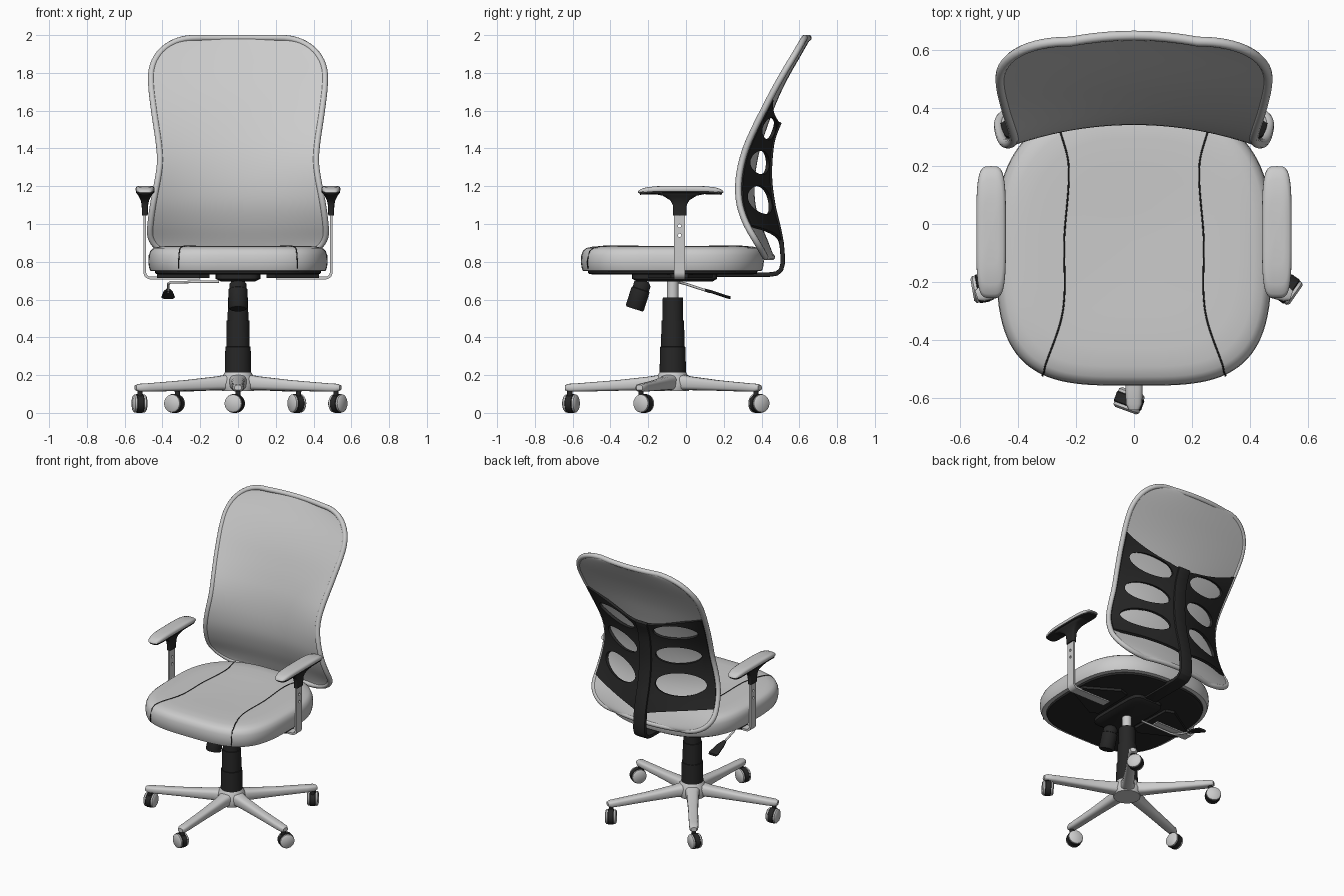
import bpy, bmesh, math
from mathutils import Vector as V

if "Cube" in bpy.data.objects:
    bpy.data.objects.remove(bpy.data.objects["Cube"])

black = bpy.data.materials.new("black_plastic")
black.diffuse_color = (0.02, 0.02, 0.02, 1)
black.use_nodes = True
black.node_tree.nodes["Principled BSDF"].inputs["Base Color"].default_value = black.diffuse_color
CY = -0.07  # y of the column axis


def interp(tab, t):
    """Smooth curve through (t, value) points."""
    t = min(max(t, tab[0][0]), tab[-1][0])
    i = max(k for k in range(len(tab) - 1) if tab[k][0] <= t)

    def slope(k):
        a, b = tab[max(k - 1, 0)], tab[min(k + 1, len(tab) - 1)]
        return (b[1] - a[1]) / (b[0] - a[0])
    (t0, p), (t1, q) = tab[i], tab[i + 1]
    h = t1 - t0
    f = (t - t0) / h
    return ((2*f**3 - 3*f*f + 1)*p + (f**3 - 2*f*f + f)*h*slope(i)
            + (3*f*f - 2*f**3)*q + (f**3 - f*f)*h*slope(i + 1))


def finish(name, bm, mat=None):
    bmesh.ops.remove_doubles(bm, verts=bm.verts, dist=1e-5)
    bmesh.ops.recalc_face_normals(bm, faces=bm.faces)
    me = bpy.data.meshes.new(name)
    bm.to_mesh(me)
    bm.free()
    ob = bpy.data.objects.new(name, me)
    bpy.context.collection.objects.link(ob)
    if mat:
        me.materials.append(mat)
    return ob


def add_grid(bm, rows, closed=False):
    vs = [[bm.verts.new(p) for p in r] for r in rows]
    n = len(rows[0])
    for a, b in zip(vs, vs[1:]):
        for j in range(n if closed else n - 1):
            k = (j + 1) % n
            bm.faces.new((a[j], a[k], b[k], b[j]))
    return vs


def loft(name, rings, mat=None):
    bm = bmesh.new()
    vs = add_grid(bm, rings, True)
    bm.faces.new(vs[0])
    bm.faces.new(vs[-1])
    return finish(name, bm, mat)


def sheet(name, grids, thick, mat=None, bevel=0.0):
    bm = bmesh.new()
    for g in grids:
        add_grid(bm, g)
    ob = finish(name, bm, mat)
    m = ob.modifiers.new("thickness", 'SOLIDIFY')
    m.thickness, m.offset = thick, 0
    if bevel:
        b = ob.modifiers.new("bevel", 'BEVEL')
        b.width, b.segments = bevel, 2
    return ob


def lathe(name, p0, p1, prof, mat=None, n=32):
    """Turned part along p0-p1; prof is (fraction, radius)."""
    p0, p1 = V(p0), V(p1)
    q = (p1 - p0).to_track_quat('Z', 'Y')
    return loft(name, [[p0.lerp(p1, f) + q @ V((r*math.cos(a), r*math.sin(a), 0))
                        for a in (2*math.pi*i/n for i in range(n))] for f, r in prof], mat)


def tube(name, pts, r, mat=None, cyclic=False):
    cu = bpy.data.curves.new(name, 'CURVE')
    cu.dimensions, cu.bevel_depth, cu.bevel_resolution, cu.use_fill_caps = '3D', r, 3, True
    sp = cu.splines.new('POLY')
    sp.points.add(len(pts) - 1)
    for p, c in zip(sp.points, pts):
        p.co = (*c, 1)
    sp.use_cyclic_u = cyclic
    ob = bpy.data.objects.new(name, cu)
    bpy.context.collection.objects.link(ob)
    if mat:
        cu.materials.append(mat)


def oval(hx, hy, n, cnt=64, n_back=None, hy_back=None):
    out = []
    for i in range(cnt):
        c, s = math.cos(2*math.pi*i/cnt), math.sin(2*math.pi*i/cnt)
        e, h = (n_back or n, hy_back or hy) if s > 0 else (n, hy)
        out.append((math.copysign(abs(c)**(2/e), c)*hx, math.copysign(abs(s)**(2/e), s)*h))
    return out


# Star base: hub, five tapered legs, twin-wheel casters
lathe("base_hub", (0, CY, .115), (0, CY, .215), [(0, .085), (.3, .095), (.75, .085), (1, .07)])
legs = [(.05, .05, .12, .205), (.12, .038, .12, .193), (.3, .032, .117, .173),
        (.5, .03, .112, .157), (.55, .028, .112, .154), (.57, .018, .12, .147)]
for k, yaw in enumerate((70, -35, 30, 60, 10)):
    a = math.radians(-90 + 72*k)
    d, t = V((math.cos(a), math.sin(a), 0)), V((-math.sin(a), math.cos(a), 0))
    c = V((0, CY, 0))
    loft("base_leg", [[c + d*r + t*x + V((0, 0, (zb + zt)/2 + z))
                       for x, z in oval(w, (zt - zb)/2, 3, 20)] for r, w, zb, zt in legs])
    ax = V((math.cos(math.radians(yaw)), math.sin(math.radians(yaw)), 0))
    tip = c + d*.545
    w = tip + V((-ax.y, ax.x, 0))*.018 + V((0, 0, .05))
    lathe("caster_stem", tip + V((0, 0, .05)), tip + V((0, 0, .13)), [(0, .014), (1, .014)], black, 16)
    lathe("caster_hood", w - ax*.02, w + ax*.02, [(0, .046), (.1, .05), (.9, .05), (1, .046)], black)
    for s in (-1, 1):
        lathe("caster_wheel", w + ax*s*.018, w + ax*s*.036, [(0, .047), (.6, .047), (1, .038)])

# Column, gas rod, tilt mechanism, tension knob
lathe("column", (0, CY, .21), (0, CY, .61),
      [(0, .07), (.35, .067), (.351, .062), (.7, .06), (.701, .055), (1, .053)], black)
lathe("gas_rod", (0, CY, .6), (0, CY, .72), [(0, .03), (1, .03)])
loft("tilt_mechanism", [[V((x, y - .06, z)) for x, y in oval(hx, hy, 6, 40)]
                        for hx, hy, z in ((.09, .2, .695), (.12, .225, .71), (.12, .225, .74))], black)
lathe("tension_knob", (0, -.225, .7), (0, -.273, .55),
      [(0, .03), (.12, .045), (.3, .045), (.32, .05), (.95, .05), (1, .044)], black)
tube("lever_rod", [(-.1, -.04, .695), (-.34, -.04, .692), (-.36, -.03, .69), (-.37, 0, .682), (-.37, .13, .64)], .007)
loft("lever_paddle", [[V((-.37 + x, y, z + h)) for x, h in oval(w, .008, 3, 16)]
                      for y, z, w in ((.1, .65, .012), (.14, .64, .025), (.22, .613, .036), (.235, .61, .03))], black)

# Seat cushion, dark underside and seams
prof = [(.02, .75), (.95, .75), (.98, .753), (.992, .77), (1, .80), (.995, .835), (.975, .86),
        (.94, .873), (.87, .881), (.75, .884), (.5, .881), (.25, .878), (.02, .877)]
plan = oval(.475, .507, 3.5, 96, 2.6, .462)
loft("seat", [[V((x*s, y*s - .05, z)) for x, y in plan] for s, z in prof])
loft("seat_underside", [[V((x*s, y*s - .05, z)) for x, y in plan]
                        for s, z in ((.88, .733), (.92, .737), (.93, .755))], black)
top = prof[:3:-1]
seam_x = [(-.5, .31), (-.3, .245), (-.05, .24), (.2, .225), (.34, .26)]
for s in (-1, 1):
    pts = []
    for i in range(41):
        y = -.51 + .85*i/40
        x = interp(seam_x, y)
        n, h = (2.6, .462) if y > -.05 else (3.5, .507)
        pts.append((s*x, y, interp(top, ((x/.475)**n + (abs(y + .05)/h)**n)**(1/n))))
    tube("seat_seam", [(s*.315, -.519, .765), (s*.315, -.523, .8)] + pts, .003, black)

# Backrest: curved panel with rounded rim
Z0, Z1 = .825, 1.985
edge_y = [(.8, .42), (.9, .362), (1, .305), (1.1, .27), (1.2, .262), (1.3, .274), (1.4, .302),
          (1.5, .345), (1.6, .395), (1.7, .447), (1.8, .503), (1.9, .563), (2, .622)]
half_w = [(.8, .455), (.9, .468), (1, .463), (1.1, .45), (1.3, .415), (1.4, .416), (1.6, .444), (1.75, .46), (2, .458)]
sag = [(.8, .03), (1, .065), (1.2, .075), (1.4, .065), (1.7, .03), (2, .02)]


def width(z):
    w = interp(half_w, z)
    for e, rx, rz in ((Z1 - z, .24, .22), (z - Z0, .2, .15)):
        if e < rz:
            w -= rx*(1 - max(0, 1 - (1 - e/rz)**2.2)**(1/2.2))
    return w


def back_point(u, z):
    return V((u*width(z), interp(edge_y, z) + .015 + interp(sag, z)*(1 - u*u), z))


zs = [Z0 + (Z1 - Z0)*(1 - math.cos(math.pi*i/56))/2 for i in range(57)]
us = [-1 + i/12 for i in range(25)]
rows = [[back_point(u, z) for u in us] for z in zs]
sheet("backrest_panel", [rows], .022)
tube("backrest_rim", rows[0][:-1] + [r[-1] for r in rows[:-1]] + rows[-1][:0:-1] + [r[0] for r in rows[:0:-1]],
     .017, None, True)

# Back frame: four ribs per side around three oval openings
spine_y = [(.85, .505), (.9, .502), (1, .482), (1.1, .458), (1.25, .44), (1.4, .448), (1.47, .463), (1.54, .492)]
UC, UA = .53, .36
holes = [(1.475, .06, .055), (1.305, .04, .062), (1.11, .03, .075)]
cols = [0, .06, .12] + [UC - UA*math.cos(math.pi*i/20) for i in range(21)] + [.95, 1]


def frame_point(s, u, z):
    e = interp(edge_y, z) + .03
    return V((s*u*(width(z) - .008), e + (interp(spine_y, z) - e)*(1 - u**1.5), z))


def hole_z(k, u, sign):
    z, tilt, h = holes[k]
    return z + tilt*u + sign*h*math.sqrt(max(0, 1 - ((u - UC)/UA)**2))


ribs = []
for s in (-1, 1):
    for k in range(4):
        g = []
        for u in cols:
            hi = 1.53 + .13*u**1.5 if k == 0 else hole_z(k - 1, u, -1)
            lo = .89 + .1*u**.6 if k == 3 else hole_z(k, u, 1)
            g.append([frame_point(s, u, hi + (lo - hi)*j/4) for j in range(5)])
        ribs.append(g)
sheet("back_frame", ribs, .018, black)
path = [(.1, .732), (.44, .732), (.48, .738), (.503, .757), (.512, .79), (.511, .84)]
path += [(interp(spine_y, z) + .004, z) for z in (.9 + .64*i/20 for i in range(21))]
sheet("back_spine", [[[V((x, y, z)) for x in (-.045, 0, .045)] for y, z in path]], .024, black, .004)

# Armrests: bracket, bent bar with adjusting holes, flared holder, pad
cutters = []
for s in (-1, 1):
    tri = [(.43, -.08), (.43, .01), (.22, .14), (.16, .12), (.15, -.17), (.2, -.2)]
    loft("arm_bracket", [[V((s*x, y, z)) for x, y in tri] for z in (.715, .738)], black)
    bend = [(.2, .714), (.46, .714)] + [(.463 + .03*math.sin(a), .744 - .03*math.cos(a))
                                        for a in (math.pi*i/16 for i in range(1, 9))] + [(.493, 1.12)]
    bar = sheet("arm_bar", [[[V((s*x, y, z)) for y in (-.064, -.004)] for x, z in bend]], .014)
    for z in (.94, .99):
        cut = lathe("hole_cutter", (s*.45, -.034, z), (s*.54, -.034, z), [(0, .009), (1, .009)], None, 16)
        cut.hide_render = True
        cutters.append(cut)
        m = bar.modifiers.new("hole", 'BOOLEAN')
        m.operation, m.object = 'DIFFERENCE', cut
    loft("arm_holder", [[V((s*.493 + x, y - .033, z)) for x, y in oval(hx, hy, 5, 40)]
                        for hx, hy, z in ((.015, .036, 1.045), (.017, .037, 1.1), (.022, .05, 1.125),
                                          (.035, .09, 1.15), (.043, .15, 1.162), (.044, .17, 1.172))], black)
    for name, pp, mat in (("arm_pad_base", [(.8, 1.162), (.95, 1.166), (.97, 1.178)], black),
                          ("arm_pad", [(.95, 1.174), (1, 1.18), (.99, 1.188), (.94, 1.195),
                                       (.8, 1.2), (.5, 1.202), (.05, 1.202)], None)):
        loft(name, [[V((s*.492 + x*f, y*f - .028, z - .014*(y*f/.227)**4))
                     for x, y in oval(.051, .227, 4)] for f, z in pp], mat)

# Bake modifiers, drop cutters, shade smooth with sharp edges kept
bpy.ops.object.select_all(action='SELECT')
bpy.context.view_layer.objects.active = bpy.context.selected_objects[0]
bpy.ops.object.convert(target='MESH')
for c in cutters:
    bpy.data.objects.remove(c, do_unlink=True)
bpy.ops.object.select_all(action='SELECT')
bpy.context.view_layer.objects.active = bpy.context.selected_objects[0]
bpy.ops.object.shade_smooth_by_angle(angle=math.radians(40))
